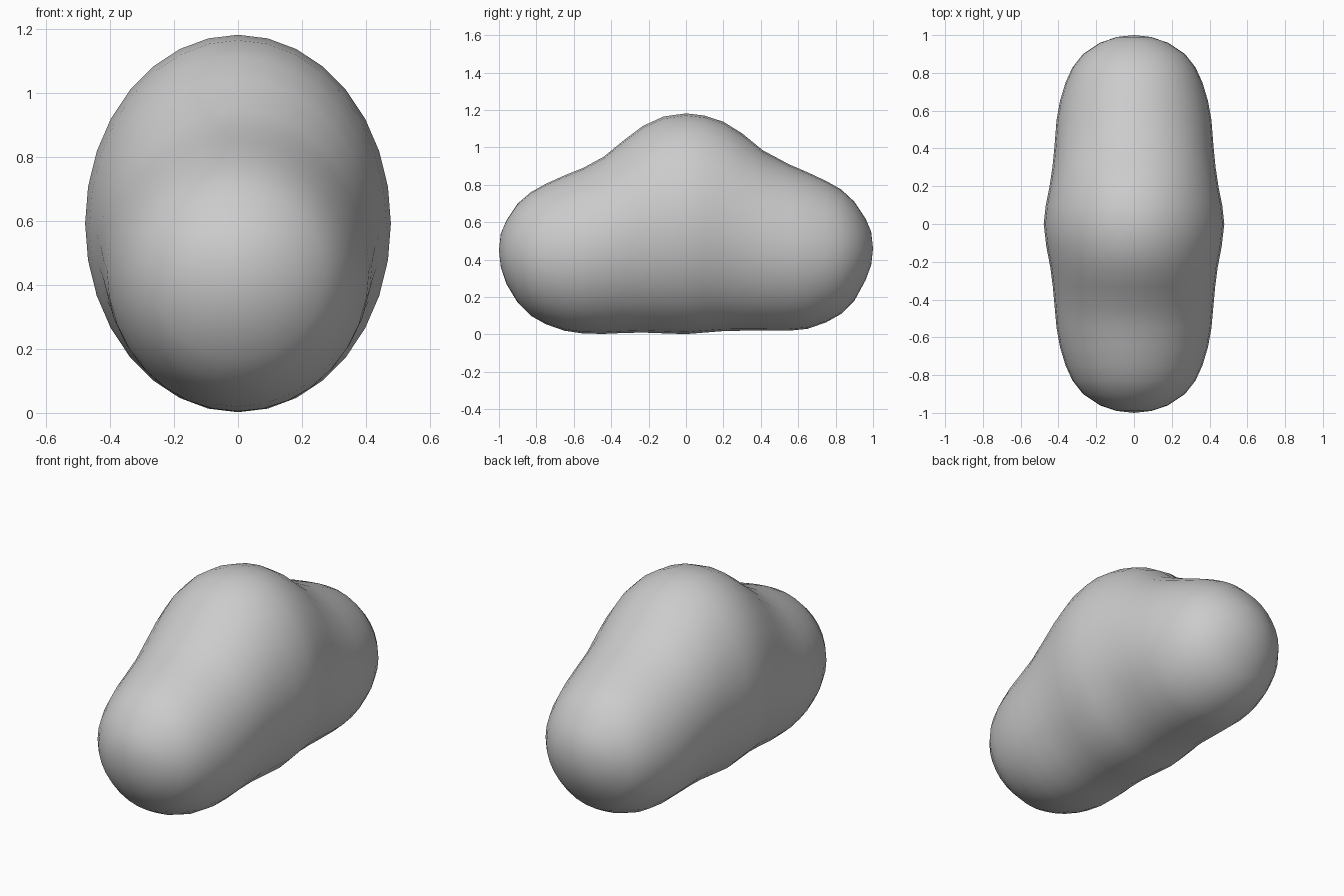
import bpy, bmesh, math

SIDES = 32

# Cross-sections along the body: y, bottom z, top z, half width
SECTIONS = [
    (-0.99, 0.36, 0.54, 0.090), (-0.96, 0.27, 0.61, 0.180),
    (-0.90, 0.17, 0.70, 0.270), (-0.83, 0.10, 0.76, 0.325),
    (-0.75, 0.055, 0.805, 0.362), (-0.65, 0.02, 0.85, 0.392),
    (-0.55, 0.005, 0.89, 0.410), (-0.44, 0.003, 0.95, 0.420),
    (-0.33, 0.008, 1.04, 0.430), (-0.23, 0.01, 1.115, 0.443),
    (-0.12, 0.006, 1.165, 0.464), (0.00, 0.002, 1.182, 0.478),
    (0.10, 0.01, 1.17, 0.467), (0.20, 0.018, 1.137, 0.447),
    (0.30, 0.02, 1.075, 0.432), (0.41, 0.02, 0.985, 0.421),
    (0.55, 0.02, 0.91, 0.410), (0.65, 0.03, 0.867, 0.392),
    (0.75, 0.065, 0.82, 0.362), (0.83, 0.11, 0.775, 0.325),
    (0.90, 0.18, 0.71, 0.270), (0.96, 0.29, 0.62, 0.180),
    (0.99, 0.37, 0.55, 0.090),
]


def ring(bm, y, low, high, half_width):
    """One elliptical cross-section of the body."""
    mid, half_height = (low + high) / 2, (high - low) / 2
    angles = [2 * math.pi * i / SIDES for i in range(SIDES)]
    return [bm.verts.new((half_width * math.cos(a), y, mid + half_height * math.sin(a)))
            for a in angles]


# Three-lobed blob body, lofted from front to back
bm = bmesh.new()
rings = [ring(bm, *s) for s in SECTIONS]
for a, b in zip(rings, rings[1:]):
    for i in range(SIDES):
        j = (i + 1) % SIDES
        bm.faces.new((a[i], a[j], b[j], b[i]))

# Rounded end tips
for loop, tip in ((rings[0], (0, -1, 0.45)), (rings[-1], (0, 1, 0.46))):
    pole = bm.verts.new(tip)
    for i in range(SIDES):
        bm.faces.new((loop[i], loop[(i + 1) % SIDES], pole))

bmesh.ops.recalc_face_normals(bm, faces=bm.faces)
for face in bm.faces:
    face.smooth = True

mesh = bpy.data.meshes.new("blob_body")
bm.to_mesh(mesh)
bm.free()
bpy.context.collection.objects.link(bpy.data.objects.new("blob_body", mesh))
